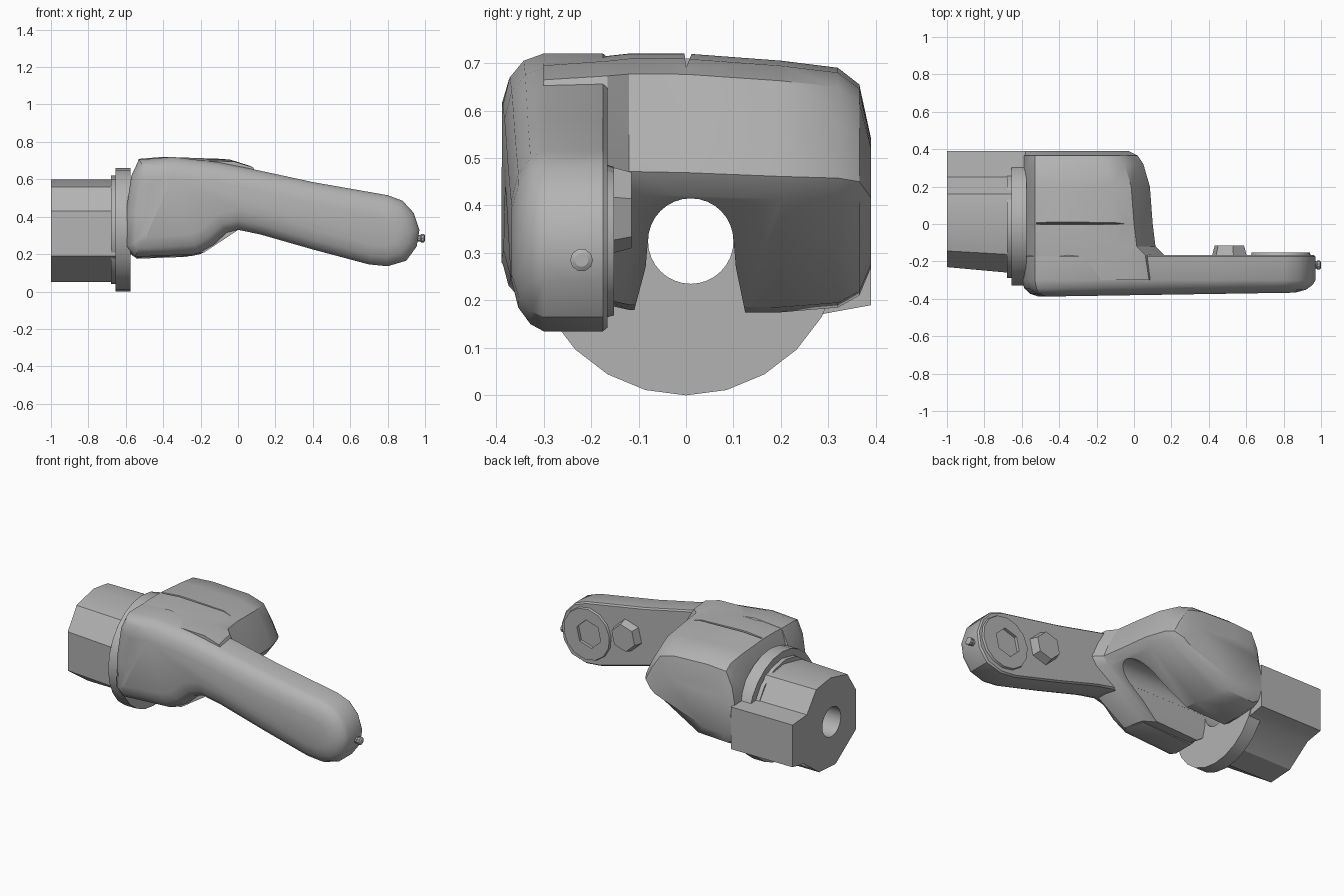
import bpy, bmesh, math
from mathutils import Vector

cube = bpy.data.objects.get("Cube")
if cube:
    bpy.data.objects.remove(cube, do_unlink=True)

grey = bpy.data.materials.new("plain_grey")
grey.use_nodes = True
grey.diffuse_color = (0.45, 0.45, 0.45, 1)
grey.node_tree.nodes["Principled BSDF"].inputs["Base Color"].default_value = (0.45, 0.45, 0.45, 1)


def loft(name, rings):
    """Skin a row of equal rings and cap both ends."""
    bm = bmesh.new()
    rows = [[bm.verts.new(p) for p in ring] for ring in rings]
    n = len(rows[0])
    for a, b in zip(rows, rows[1:]):
        for i in range(n):
            j = (i + 1) % n
            bm.faces.new((a[i], a[j], b[j], b[i]))
    bm.faces.new(rows[0])
    bm.faces.new(rows[-1])
    bmesh.ops.recalc_face_normals(bm, faces=bm.faces)
    mesh = bpy.data.meshes.new(name)
    bm.to_mesh(mesh)
    bm.free()
    mesh.materials.append(grey)
    obj = bpy.data.objects.new(name, mesh)
    bpy.context.collection.objects.link(obj)
    return obj


def circle(radius, sides, turn=0.0):
    return [(radius * math.cos(turn + math.tau * i / sides),
             radius * math.sin(turn + math.tau * i / sides)) for i in range(sides)]


def along_x(name, profile, xs, centre=(0, 0)):
    return loft(name, [[(x, centre[0] + y, centre[1] + z) for y, z in profile] for x in xs])


def activate(obj):
    bpy.ops.object.select_all(action='DESELECT')
    obj.select_set(True)
    bpy.context.view_layer.objects.active = obj


def cut(obj, cutter):
    mod = obj.modifiers.new("cut", 'BOOLEAN')
    mod.operation = 'DIFFERENCE'
    mod.solver = 'EXACT'
    mod.object = cutter
    activate(obj)
    bpy.ops.object.modifier_apply(modifier=mod.name)


def inset(profile, d):
    """Move a clockwise outline inward by d."""
    out = []
    n = len(profile)
    for i, p in enumerate(profile):
        p = Vector(p)
        e1 = (p - Vector(profile[i - 1])).normalized()
        e2 = (Vector(profile[(i + 1) % n]) - p).normalized()
        t = (e1 + e2).normalized()
        out.append(p + Vector((t.y, -t.x)) * d)
    return out


# Housing: side profile swept from the arm to the rounded rear wall
def housing_ring(y, top, bottom, nose, back):
    h = top - bottom
    pts = [(back, .08), (back, .4), (back + .03, .78), (back + .07, .98), (back + .2, 1),
           (nose - .2, .98), (nose - .1, .92), (nose - .04, .72), (nose, .54),
           (nose - .03, .45), (nose - .36, .02), (back + .06, 0)]
    return [(x, y, bottom + f * h) for x, f in pts]


housing = loft("housing", [housing_ring(*s) for s in (
    (-.30, .705, .20, .18, -.60), (-.165, .715, .19, .16, -.60),
    (-.12, .72, .18, .115, -.60), (0, .72, .175, .10, -.60),
    (.20, .705, .175, .085, -.60), (.32, .69, .185, .05, -.60),
    (.365, .655, .21, .02, -.60), (.39, .54, .27, -.03, -.58))])

# Arm: drooping outline with a crowned front
outline = [(-.60, .24), (-.60, .42), (-.57, .62), (-.53, .705), (-.35, .72), (-.1, .69),
           (.1, .65), (.4, .585), (.8, .515), (.88, .485), (.94, .42), (.97, .33),
           (.955, .24), (.9, .165), (.8, .135), (.7, .145), (.4, .225), (.12, .305),
           (0, .33), (-.06, .315), (-.13, .25), (-.22, .2), (-.55, .185)]
arm = loft("arm", [
    [(x, y + slope * (x + .6) / 1.6, z) for x, z in inset(outline, d)]
    for y, d, slope in ((-.165, .008, 0), (-.175, 0, 0), (-.30, 0, .0),
                        (-.345, .015, .02), (-.375, .05, .025), (-.39, .11, .025))])

# Neck: octagonal stub with a flat rear rib
neck_profile = [(.02, .60), (-.15, .56), (-.24, .43), (-.24, .19), (-.03, .05),
                (.13, .06), (.28, .17), (.39, .19), (.39, .45), (.25, .46), (.16, .58)]
neck = loft("neck", [[(x, y * (grow if y < 0 else 1), z) for y, z in neck_profile]
                     for x, grow in ((-1, .96), (-.58, 1.12))])

# Flange disc and the stepped collar in front of it
flange = along_x("flange", circle(.33, 24), (-.655, -.575), (0, .33))
collar = along_x("collar", circle(.29, 16), (-.68, -.64), (0, .33))

# Bore through the neck, open channel below the housing, seam on top
bore = along_x("bore_cutter", circle(.09, 32), (-1.2, .4), (.01, .325))
channel = along_x("channel_cutter", [(-.08, .33), (.10, .33), (.105, .27), (.14, .1),
                                     (-.13, .1), (-.085, .27)], (-.7, .4))
seam = along_x("seam_cutter", [(0, .69), (.02, .74), (-.005, .74)], (-.52, 0))
for part in (housing, neck, flange, collar):
    cut(part, bore)
for cutter in (channel, seam):
    cut(housing, cutter)
for cutter in (bore, channel, seam):
    bpy.data.objects.remove(cutter, do_unlink=True)


# Fittings on the rear of the arm
def along_y(name, radius, sides, centre, ys, taper=1.0):
    scales = (1, taper)
    return loft(name, [[(centre[0] + u * s, y, centre[1] + v * s)
                        for u, v in circle(radius, sides, .3)] for y, s in zip(ys, scales)])


pad = along_y("pivot_pad", .165, 14, (.785, .325), (-.18, -.152), .95)
socket = along_y("socket_cutter", .085, 6, (.77, .33), (-.17, -.1))
cut(pad, socket)
cut(arm, socket)
bpy.data.objects.remove(socket, do_unlink=True)
bolt = along_y("bolt_head", .10, 6, (.51, .39), (-.18, -.115), .82)

# Small nub on the tip of the arm
nub = loft("tip_nub", [[(x, -.22 + u * s, .285 + v * s) for u, v in circle(.024, 10)]
                       for x, s in ((.93, .8), (.975, .8), (.98, 1), (.994, 1), (1, .6))])

for part in (housing, arm, neck, flange, collar, pad, bolt, nub):
    activate(part)
    bpy.ops.object.shade_smooth_by_angle(angle=math.radians(32))
